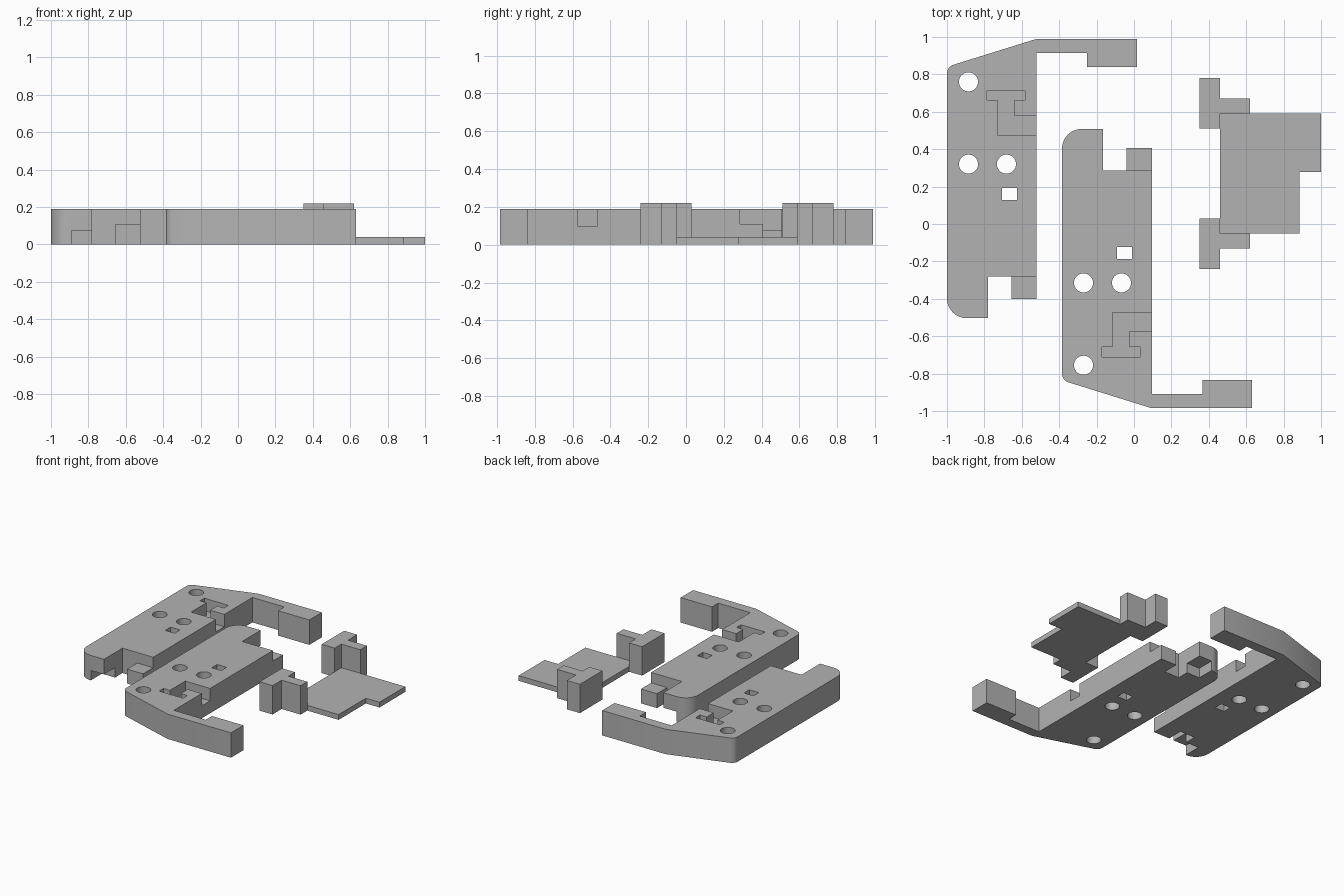
import bpy, bmesh, math

if "Cube" in bpy.data.objects:
    bpy.data.objects.remove(bpy.data.objects["Cube"])

grey = bpy.data.materials.new("plain_grey")
grey.diffuse_color = (0.45, 0.45, 0.45, 1)
grey.use_nodes = True
grey.node_tree.nodes["Principled BSDF"].inputs["Base Color"].default_value = grey.diffuse_color


def prism(name, outlines, z0, z1, place=lambda p: p):
    """Extrude one or more closed outlines from z0 to z1."""
    bm = bmesh.new()
    for outline in outlines:
        pts = [place(p) for p in outline]
        face = bm.faces.new([bm.verts.new((x, y, z0)) for x, y in pts])
        ext = bmesh.ops.extrude_face_region(bm, geom=[face])
        for v in ext["geom"]:
            if isinstance(v, bmesh.types.BMVert):
                v.co.z = z1
    bmesh.ops.recalc_face_normals(bm, faces=bm.faces)
    mesh = bpy.data.meshes.new(name)
    bm.to_mesh(mesh)
    bm.free()
    mesh.materials.append(grey)
    ob = bpy.data.objects.new(name, mesh)
    bpy.context.collection.objects.link(ob)
    return ob


def arc(cx, cy, r, a0, a1, n):
    return [(cx + r * math.cos(math.radians(a0 + (a1 - a0) * i / n)),
             cy + r * math.sin(math.radians(a0 + (a1 - a0) * i / n)))
            for i in range(n + 1)]


def rect(x0, x1, y0, y1):
    return [(x0, y0), (x1, y0), (x1, y1), (x0, y1)]


def cut(ob, cutter):
    mod = ob.modifiers.new("cut", "BOOLEAN")
    mod.operation = "DIFFERENCE"
    mod.solver = "EXACT"
    mod.object = cutter
    bpy.context.view_layer.objects.active = ob
    bpy.ops.object.modifier_apply(modifier=mod.name)
    bpy.data.objects.remove(cutter)


H = 0.19

# Side plate outline: foot, rounded corners, sloped end and hooked arm
plate = (arc(-0.895, -0.398, 0.105, 180, 270, 12)
         + [(-0.78, -0.503), (-0.78, -0.28), (-0.52, -0.28), (-0.52, 0.915),
            (-0.25, 0.915), (-0.25, 0.84), (0.015, 0.84), (0.015, 0.99),
            (-0.52, 0.99)]
         + arc(-0.95, 0.804, 0.05, 108, 180, 8))

# Through holes: three round, one square
holes = [arc(x, y, 0.051, 0, 348.75, 31)
         for x, y in [(-0.885, 0.76), (-0.885, 0.32), (-0.682, 0.32)]]
holes.append(rect(-0.705, -0.625, 0.128, 0.193))

# Bent pocket in the top face, open at the inner edge
pocket = [(-0.785, 0.715), (-0.785, 0.662), (-0.73, 0.662), (-0.73, 0.477),
          (-0.50, 0.477), (-0.50, 0.577), (-0.638, 0.577), (-0.638, 0.662),
          (-0.582, 0.662), (-0.582, 0.715)]


def same(p):
    return p


def flipped(p):
    return (p[0] + 0.615, 0.005 - p[1])


for side, place in (("left", same), ("middle", flipped)):
    body = prism(side + "_plate", [plate], 0, H, place)
    cut(body, prism("hole_cutter", holes, -0.1, 0.3, place))
    cut(body, prism("pocket_cutter", [pocket], 0.095, 0.3, place))
    # Relief under the foot
    cut(body, prism("foot_cutter", [rect(-0.89, -0.75, -0.6, -0.37)], -0.1, 0.075, place))
    bpy.ops.object.select_all(action="DESELECT")
    body.select_set(True)
    bpy.context.view_layer.objects.active = body
    bpy.ops.object.shade_smooth_by_angle(angle=math.radians(30))
    # Low tab beside the foot
    prism(side + "_tab", [rect(-0.655, -0.52, -0.402, -0.28)], 0, 0.11, place)

# Thin slider plate with a stepped corner
prism("slider_plate", [[(0.46, -0.05), (0.885, -0.05), (0.885, 0.278), (1.0, 0.278),
                        (1.0, 0.59), (0.46, 0.59)]], 0, 0.04)

# Two T-shaped posts on the slider, mirrored about its middle
post = [(0.35, 0.51), (0.46, 0.51), (0.46, 0.59), (0.62, 0.59),
        (0.62, 0.67), (0.46, 0.67), (0.46, 0.78), (0.35, 0.78)]
prism("back_post", [post], 0, 0.22)
prism("front_post", [post], 0, 0.22, lambda p: (p[0], 0.54 - p[1]))
